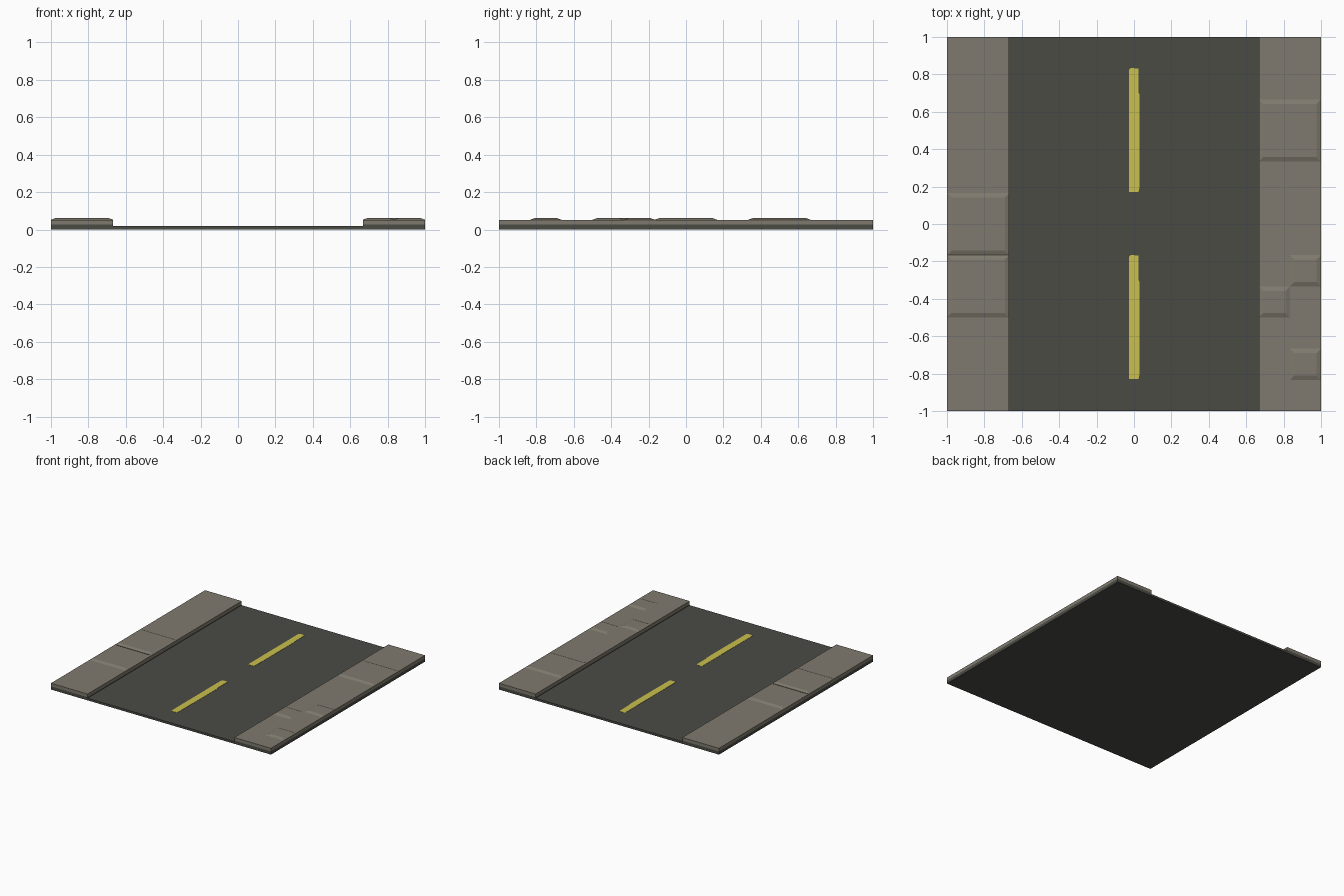
import bpy

if "Cube" in bpy.data.objects:
    bpy.data.objects.remove(bpy.data.objects["Cube"])

ROAD_Z, BASE_Z, WALK_Z, SLAB_Z = 0.018, 0.026, 0.052, 0.061
KERB = 0.667


def material(name, rgb):
    m = bpy.data.materials.new(name)
    m.diffuse_color = (*rgb, 1.0)
    m.use_nodes = True
    m.node_tree.nodes["Principled BSDF"].inputs["Base Color"].default_value = m.diffuse_color
    return m


asphalt = material("dark asphalt", (0.069, 0.069, 0.060))
stone = material("grey brown stone", (0.216, 0.195, 0.156))
paint = material("yellow paint", (0.590, 0.530, 0.075))


def add_mesh(name, verts, faces, mat):
    me = bpy.data.meshes.new(name)
    me.from_pydata(verts, [], faces)
    me.materials.append(mat)
    ob = bpy.data.objects.new(name, me)
    bpy.context.collection.objects.link(ob)
    return ob


def extrude_y(name, profile, y0, y1, mat):
    """Extrude an anticlockwise (x, z) profile along y."""
    n = len(profile)
    verts = [(x, y, z) for y in (y0, y1) for x, z in profile]
    faces = [tuple(range(n)), tuple(range(2 * n - 1, n - 1, -1))]
    faces += [(i, i + n, (i + 1) % n + n, (i + 1) % n) for i in range(n)]
    return add_mesh(name, verts, faces, mat)


def capped_block(name, x0, x1, y0, y1, z0, z1, inset, mat):
    """Block open underneath, with its top inset to slope the sides."""
    verts = []
    for z, d in ((z0, 0), (z1, inset)):
        verts += [(x0 + d, y0 + d, z), (x1 - d, y0 + d, z),
                  (x1 - d, y1 - d, z), (x0 + d, y1 - d, z)]
    faces = [(4, 5, 6, 7)]
    faces += [(i, (i + 1) % 4, (i + 1) % 4 + 4, i + 4) for i in range(4)]
    return add_mesh(name, verts, faces, mat)


# Road bed with raised shoulders under the pavements
extrude_y("road_bed", [(-1, 0), (1, 0), (1, BASE_Z), (KERB, BASE_Z), (KERB, ROAD_Z),
                       (-KERB, ROAD_Z), (-KERB, BASE_Z), (-1, BASE_Z)], -1, 1, asphalt)

# Pavements on both sides
for side, x0, x1 in (("left", -1, -KERB), ("right", KERB, 1)):
    capped_block(side + "_pavement", x0, x1, -1, 1, BASE_Z, WALK_Z, 0, stone)

# Raised paving slabs with sloped edges: x, y, size
slabs = [(-1, -0.5, 0.333), (-1, -0.167, 0.333), (0.667, 0.333, 0.333),
         (0.833, -0.333, 0.167), (0.667, -0.5, 0.167), (0.833, -0.833, 0.167)]
for i, (x, y, s) in enumerate(slabs):
    capped_block(f"paving_slab_{i + 1}", x, x + s, y, y + s, WALK_Z, SLAB_Z, 0.024, stone)

# Worn yellow centre dashes
outline = [(-0.028, -0.33), (0.022, -0.33), (0.028, -0.32), (0.030, 0.0), (0.030, 0.19),
           (0.025, 0.20), (0.025, 0.33), (-0.015, 0.335), (-0.028, 0.325)]
n = len(outline)
for i, cy in enumerate((-0.5, 0.5)):
    verts = [(x, y + cy, z) for z in (ROAD_Z, ROAD_Z + 0.002) for x, y in outline]
    faces = [tuple(range(n, 2 * n))]
    faces += [(k, (k + 1) % n, (k + 1) % n + n, k + n) for k in range(n)]
    add_mesh(f"centre_dash_{i + 1}", verts, faces, paint)
